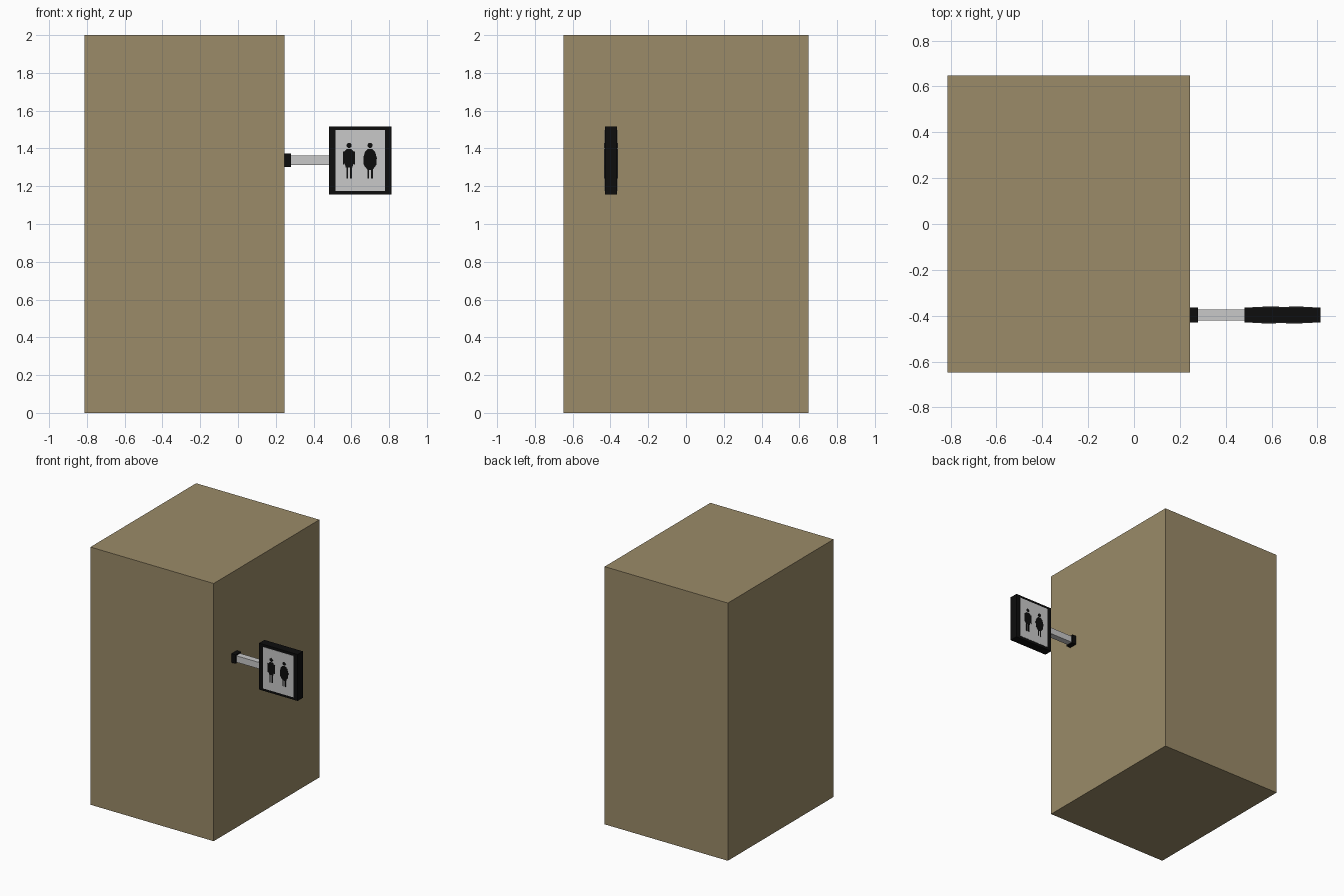
import bpy, math
from mathutils import Matrix

if "Cube" in bpy.data.objects:
    bpy.data.objects.remove(bpy.data.objects["Cube"])


def material(name, rgb):
    m = bpy.data.materials.new(name)
    m.diffuse_color = (*rgb, 1)
    m.use_nodes = True
    m.node_tree.nodes["Principled BSDF"].inputs["Base Color"].default_value = m.diffuse_color
    return m


TAN = material("tan_wall", (0.325, 0.257, 0.138))
BLACK = material("black", (0.004, 0.004, 0.004))
GREY = material("light_grey", (0.58, 0.58, 0.58))


def add_object(name, verts, faces, mat):
    mesh = bpy.data.meshes.new(name)
    mesh.from_pydata(verts, [], faces)
    mesh.materials.append(mat)
    ob = bpy.data.objects.new(name, mesh)
    bpy.context.collection.objects.link(ob)
    return ob


def prism(name, outline, y0, y1, mat):
    """Extrude a counter-clockwise x/z outline from y0 (front) to y1."""
    n = len(outline)
    verts = [(x, y, z) for y in (y0, y1) for x, z in outline]
    faces = [tuple(range(n)), tuple(range(2 * n - 1, n - 1, -1))]
    faces += [(i, i + n, (i + 1) % n + n, (i + 1) % n) for i in range(n)]
    return add_object(name, verts, faces, mat)


def rect(x0, x1, z0, z1):
    return [(x0, z0), (x1, z0), (x1, z1), (x0, z1)]


def mirrored(half, cx):
    """Right half outline (bottom to top) mirrored about x = cx."""
    return [(cx + x, z) for x, z in half] + [(cx - x, z) for x, z in reversed(half)]


# Building block
prism("wall_block", rect(-0.813, 0.245, 0, 2), -0.648, 0.648, TAN)

# Bracket and sign box
Y0, Y1 = -0.43, -0.364
YC = (Y0 + Y1) / 2
prism("wall_mount", rect(0.245, 0.28, 1.303, 1.372), Y0, Y1, BLACK)
prism("sign_arm", rect(0.28, 0.482, 1.312, 1.362), YC - 0.024, YC + 0.024, GREY)
prism("sign_frame", rect(0.482, 0.813, 1.157, 1.517), Y0, Y1, BLACK)

# Sign faces with pictograms, on front and back
CX = 0.6475
half_turn = (Matrix.Translation((CX, YC, 0)) @ Matrix.Rotation(math.pi, 4, 'Z')
             @ Matrix.Translation((-CX, -YC, 0)))
MAN, WOMAN = 0.588, 0.699
torso = [(0.018, 1.30), (0.026, 1.335), (0.024, 1.385), (0.012, 1.397)]
dress = [(0.012, 1.285), (0.033, 1.312), (0.036, 1.35), (0.027, 1.382), (0.012, 1.397)]
for side in ("front", "back"):
    parts = [prism(side + "_panel", rect(0.517, 0.778, 1.176, 1.498),
                   Y0 - 0.002, Y0, GREY)]

    def plate(name, outline):
        parts.append(prism(f"{side}_{name}", outline, Y0 - 0.004, Y0 - 0.002, BLACK))

    for who, cx, body in (("man", MAN, torso), ("woman", WOMAN, dress)):
        plate(who + "_head", [(cx + 0.014 * math.cos(a * math.pi / 5),
                               1.416 + 0.014 * math.sin(a * math.pi / 5))
                              for a in range(10)])
        plate(who + "_body", mirrored(body, cx))
        for s in (-1, 1):
            leg = cx + s * 0.0095
            plate(f"{who}_leg_{s}", rect(leg - 0.005, leg + 0.005, 1.24, 1.31))
    for s in (-1, 1):
        arm = MAN + s * 0.028
        plate(f"man_arm_{s}", rect(arm - 0.004, arm + 0.004, 1.315, 1.383))
    if side == "back":
        for ob in parts:
            ob.data.transform(half_turn)
